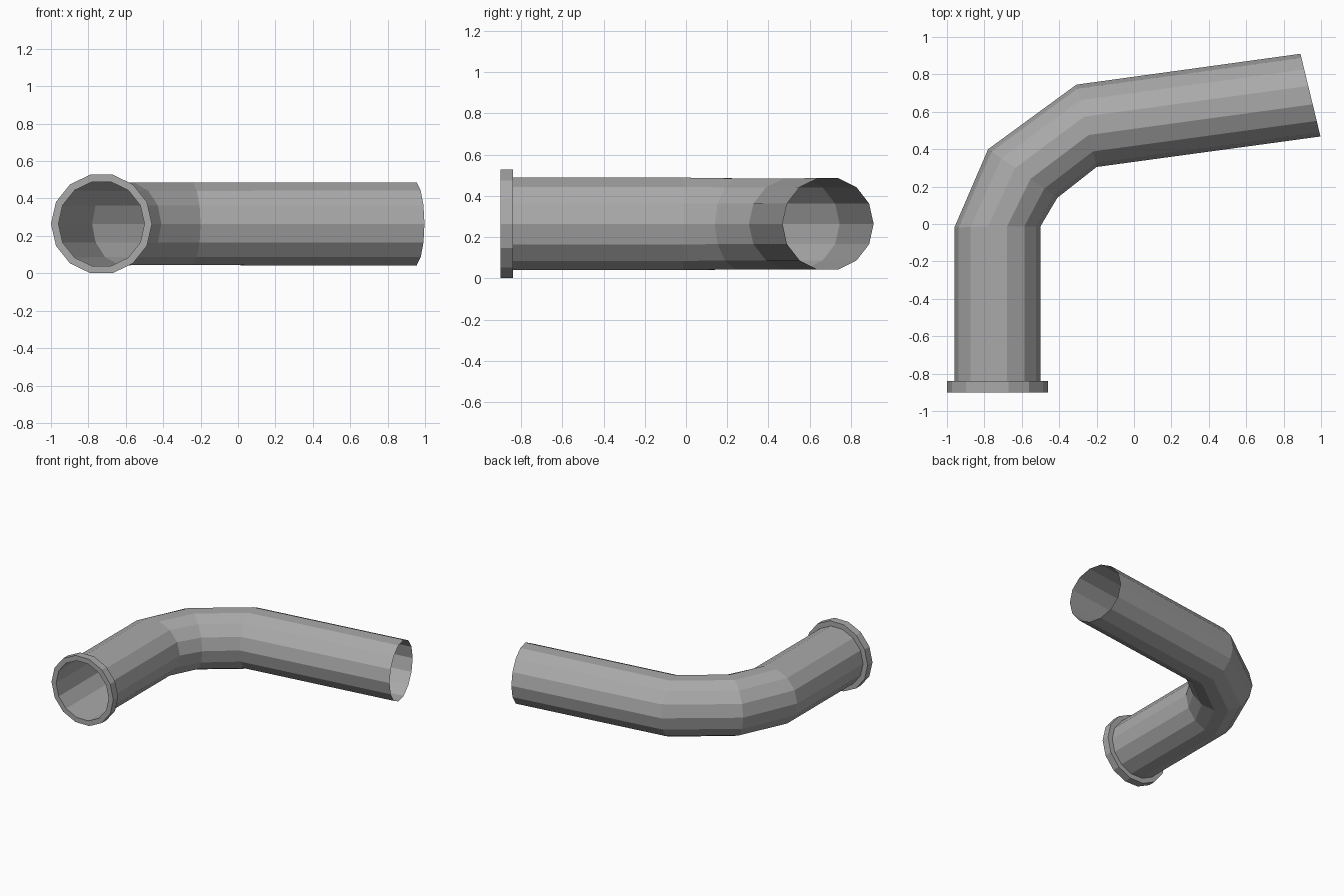
import bpy, bmesh, math
from mathutils import Vector

if "Cube" in bpy.data.objects:
    bpy.data.objects.remove(bpy.data.objects["Cube"], do_unlink=True)

SIDES = 14
MID_Z = 0.264

grey = bpy.data.materials.new("steel grey")
grey.use_nodes = True
grey.diffuse_color = (0.4, 0.4, 0.4, 1)
grey.node_tree.nodes["Principled BSDF"].inputs["Base Color"].default_value = (0.4, 0.4, 0.4, 1)


def ring(bm, right, left, radius=None):
    """Upright ring of vertices whose level diameter runs between two plan points."""
    a, b = Vector((*right, MID_Z)), Vector((*left, MID_Z))
    centre, across = (a + b) / 2, (b - a).normalized()
    radius = radius or (b - a).length / 2
    angles = [math.tau * i / SIDES for i in range(SIDES)]
    return [bm.verts.new(centre + radius * (across * math.cos(t) + Vector((0, 0, math.sin(t)))))
            for t in angles]


def bridge(bm, first, second):
    for i in range(SIDES):
        j = (i + 1) % SIDES
        bm.faces.new((first[i], first[j], second[j], second[i]))


def finish(bm, name):
    mesh = bpy.data.meshes.new(name)
    bm.to_mesh(mesh)
    bm.free()
    mesh.materials.append(grey)
    obj = bpy.data.objects.new(name, mesh)
    bpy.context.collection.objects.link(obj)


# Open thin-walled pipe: straight inlet, two-step bend, long outlet
stations = [((-0.96, -0.9), (-0.5, -0.9)),
            ((-0.96, -0.018), (-0.5, -0.012)),
            ((-0.78, 0.4), (-0.41, 0.14)),
            ((-0.308, 0.745), (-0.2, 0.305)),
            ((0.89, 0.91), (0.997, 0.468))]
bm = bmesh.new()
rings = [ring(bm, *s) for s in stations]
for first, second in zip(rings, rings[1:]):
    bridge(bm, first, second)
finish(bm, "bent_pipe")

# Raised collar around the inlet, open along its bore
bm = bmesh.new()
profile = [(-0.9, 0.23), (-0.9, 0.27), (-0.84, 0.27), (-0.84, 0.23)]
rings = [ring(bm, (-1, y), (-0.46, y), r) for y, r in profile]
for first, second in zip(rings, rings[1:]):
    bridge(bm, first, second)
finish(bm, "inlet_flange")
